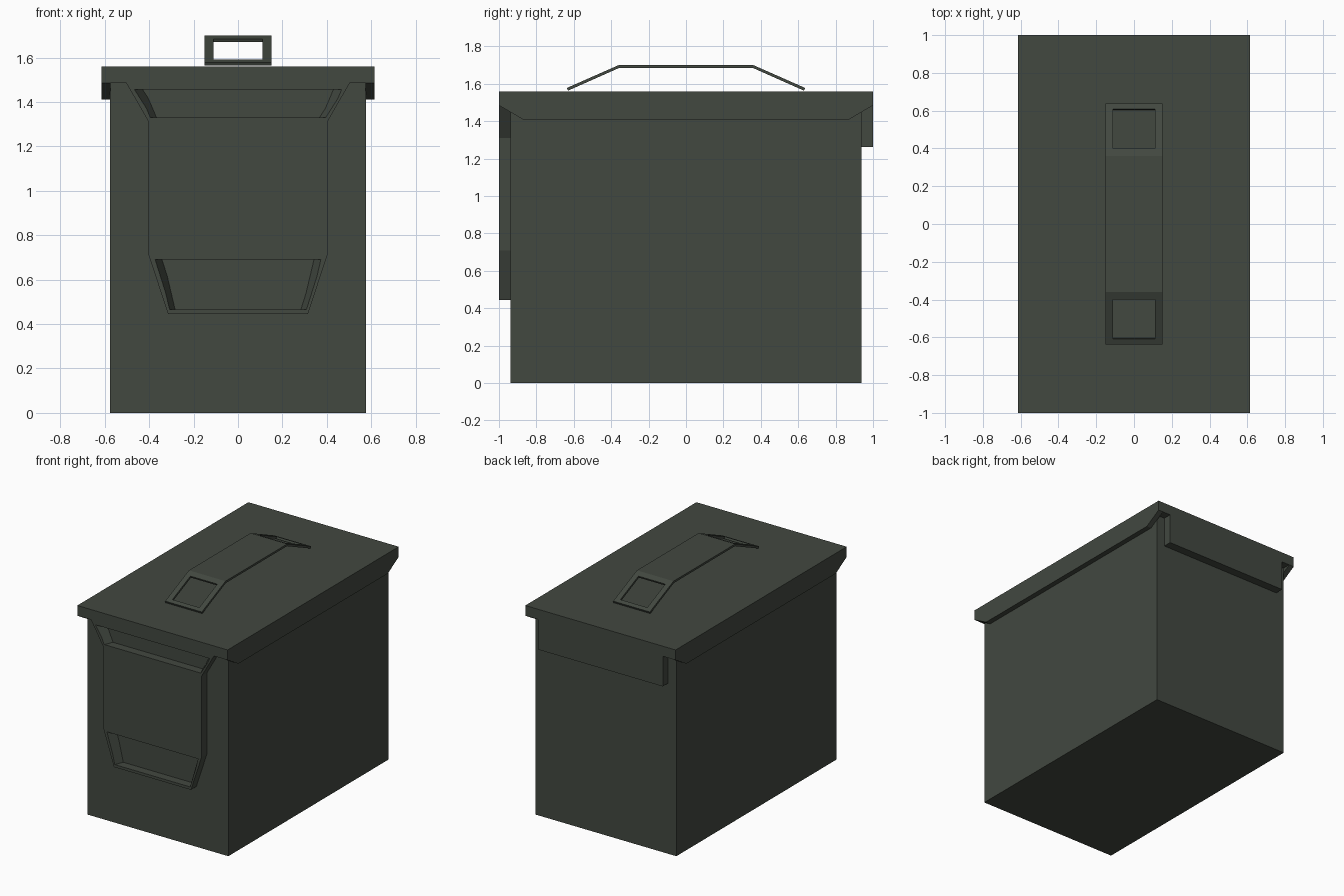
import bpy, bmesh, math

if "Cube" in bpy.data.objects:
    bpy.data.objects.remove(bpy.data.objects["Cube"])

paint = bpy.data.materials.new("olive_drab_paint")
paint.diffuse_color = (0.0545, 0.0648, 0.0513, 1)
paint.use_nodes = True
paint.node_tree.nodes["Principled BSDF"].inputs["Base Color"].default_value = paint.diffuse_color


def loft(name, a, b):
    """Solid between two matching loops of 3D points."""
    bm = bmesh.new()
    va, vb = [bm.verts.new(p) for p in a], [bm.verts.new(p) for p in b]
    n = len(va)
    bm.faces.new(va)
    bm.faces.new(vb)
    for i in range(n):
        j = (i + 1) % n
        bm.faces.new((va[i], va[j], vb[j], vb[i]))
    bmesh.ops.recalc_face_normals(bm, faces=bm.faces)
    me = bpy.data.meshes.new(name)
    bm.to_mesh(me)
    bm.free()
    me.materials.append(paint)
    ob = bpy.data.objects.new(name, me)
    bpy.context.collection.objects.link(ob)
    return ob


def prism_x(name, half, yz):
    """Side profile (y, z) extruded across x."""
    return loft(name, [(-half, y, z) for y, z in yz], [(half, y, z) for y, z in yz])


def box(name, x0, x1, y0, y1, z0, z1):
    return loft(name, [(x0, y0, z0), (x1, y0, z0), (x1, y1, z0), (x0, y1, z0)],
                [(x0, y0, z1), (x1, y0, z1), (x1, y1, z1), (x0, y1, z1)])


def cut(target, cutter):
    """Subtract the cutter and remove it."""
    mod = target.modifiers.new("cut", 'BOOLEAN')
    mod.operation = 'DIFFERENCE'
    mod.solver = 'EXACT'
    mod.object = cutter
    bpy.context.view_layer.objects.active = target
    bpy.ops.object.modifier_apply(modifier=mod.name)
    bpy.data.objects.remove(cutter)


# Can body
FRONT = -0.937
box("can_body", -0.577, 0.577, FRONT, -FRONT, 0, 1.5)

# Lid: side profile with tapered skirts, hollowed so only the sides hang down
lid = prism_x("lid", 0.615, [(-1, 1.56), (1, 1.56), (1, 1.485), (0.873, 1.41),
                             (-0.873, 1.41), (-1, 1.485)])
cut(lid, box("lid_cutter", -0.575, 0.575, -1.2, 1.2, 1.2, 1.485))

# Hinge flap at the back
box("hinge_flap", -0.51, 0.51, -FRONT, 1.0, 1.262, 1.485)

# Latch plate on the front
half = [(0.503, 1.485), (0.402, 1.31), (0.402, 0.71), (0.315, 0.445)]
outline = half + [(-x, z) for x, z in reversed(half)]
latch = loft("latch", [(x, -1, z) for x, z in outline], [(x, FRONT, z) for x, z in outline])

# Latch windows with slanted side walls: (z, half width in front, half width behind)
for top, bottom in (((1.457, 0.467, 0.430), (1.33, 0.395, 0.367)),
                    ((0.69, 0.373, 0.342), (0.465, 0.308, 0.283))):
    def ring(t):
        pts = []
        for s, (z, f, b) in ((-1, top), (1, top), (1, bottom), (-1, bottom)):
            pts.append((s * (f + (b - f) * t), -1 + (FRONT + 1) * t, z))
        return pts
    cut(latch, loft("window_cutter", ring(-1), ring(2)))

# Carrying handle: thin bent strap with a square hole in each slope
strap = [(0.637, 1.578), (0.36, 1.70), (-0.36, 1.70), (-0.637, 1.578),
         (-0.6305, 1.5635), (-0.357, 1.685), (0.357, 1.685), (0.6305, 1.5635)]
handle = prism_x("handle", 0.15, strap)
slope = math.atan2(0.122, 0.277)
for side in (-1, 1):
    hole = box("handle_cutter", -0.11, 0.11, -0.115, 0.115, -0.06, 0.06)
    hole.location = (0, side * 0.504, 1.636)
    hole.rotation_euler.x = -side * slope
    bpy.context.view_layer.update()
    cut(handle, hole)
